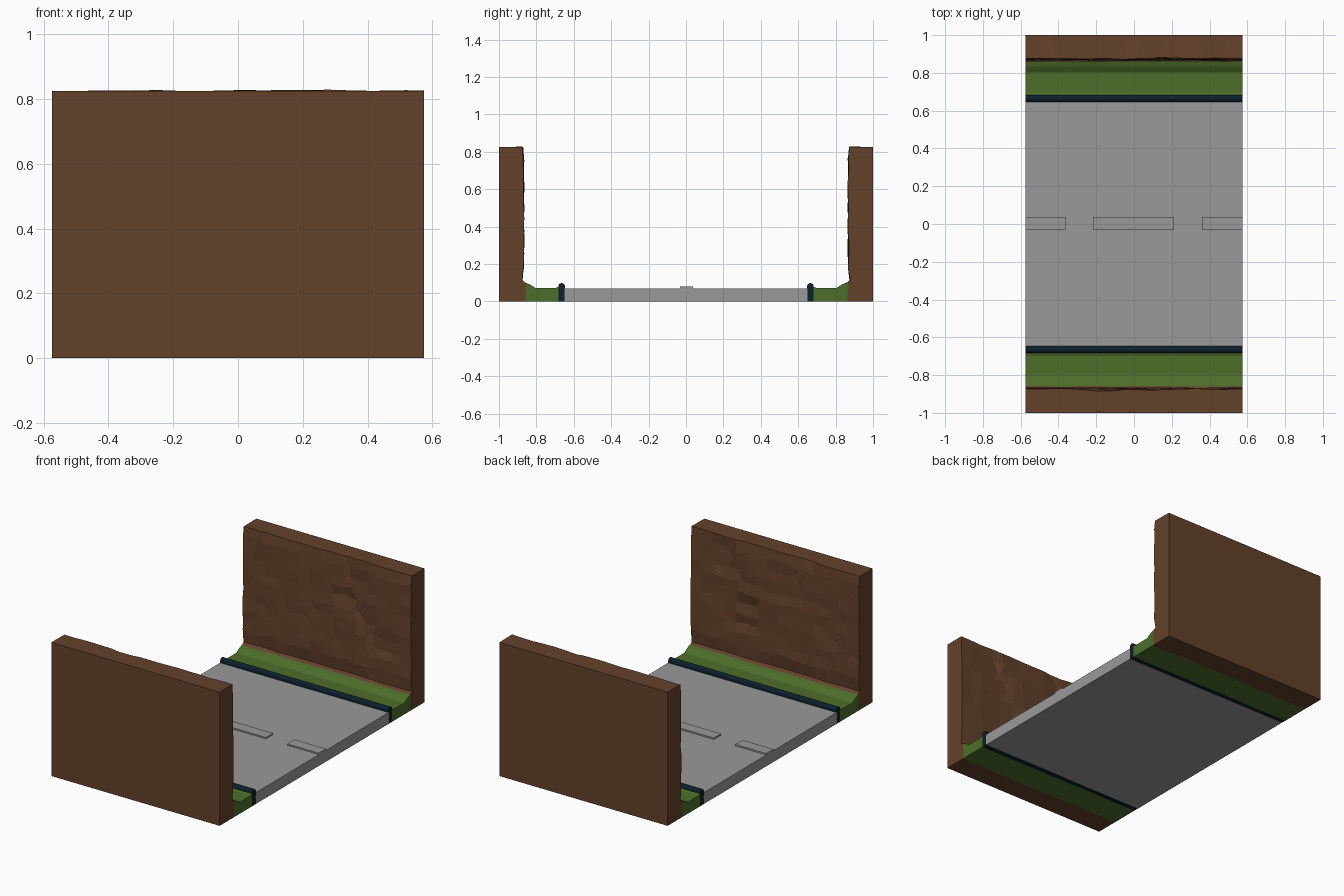
import bpy, bmesh, math, random

if "Cube" in bpy.data.objects:
    bpy.data.objects.remove(bpy.data.objects["Cube"])

HALF = 0.575  # half length along x


def material(name, rgb):
    m = bpy.data.materials.new(name)
    m.diffuse_color = (*rgb, 1)
    m.use_nodes = True
    m.node_tree.nodes["Principled BSDF"].inputs["Base Color"].default_value = m.diffuse_color
    return m


ROCK = material("brown rock", (0.127, 0.053, 0.024))
GRASS = material("green grass", (0.074, 0.153, 0.023))
ROAD = material("grey road", (0.32, 0.32, 0.32))
KERB = material("dark navy kerb", (0.004, 0.014, 0.024))


def loft(name, sections, mat):
    """Join closed cross-sections in order and cap both ends."""
    bm = bmesh.new()
    rings = [[bm.verts.new(p) for p in s] for s in sections]
    for a, b in zip(rings, rings[1:]):
        for i in range(len(a)):
            j = (i + 1) % len(a)
            bm.faces.new((a[i], a[j], b[j], b[i]))
    bm.faces.new(rings[0])
    bm.faces.new(rings[-1])
    bmesh.ops.recalc_face_normals(bm, faces=bm.faces)
    me = bpy.data.meshes.new(name)
    bm.to_mesh(me)
    bm.free()
    me.materials.append(mat)
    ob = bpy.data.objects.new(name, me)
    bpy.context.collection.objects.link(ob)
    return ob


def box(name, x0, x1, y0, y1, z0, z1, mat):
    return loft(name, [[(x, y0, z0), (x, y1, z0), (x, y1, z1), (x, y0, z1)]
                       for x in (x0, x1)], mat)


def crack_x(path, z):
    """Position of a crack at height z, stepping between path points."""
    for (za, xa), (zb, xb) in zip(path, path[1:]):
        if za >= z >= zb:
            return xa + (xb - xa) * (za - z) / (za - zb)
    return None


def rock_wall(name, side, seed, cracks):
    rng = random.Random(seed)
    cols, rows = 15, 10
    sections = []
    for c in range(cols + 1):
        x0 = -HALF + 2 * HALF * c / cols
        inner = 0 < c < cols
        sec = [(x0, side * 0.857, 0), (x0, side * 0.858, 0.098),
               (x0, side * (0.877 + rng.uniform(-.004, .004)), 0.112)]
        for r in range(rows + 1):
            z = 0.19 + (0.826 - 0.19) * r / rows
            x = x0 + (rng.uniform(-.022, .022) if inner else 0)
            z += rng.uniform(-.014, .014) if r < rows else rng.uniform(-.002, .003)
            y = 0.868 + rng.uniform(-.004, .005) + (0.006 if r == rows else 0)
            # ledges: rock sinks sharply on one side of each crack
            for path in cracks:
                cx = crack_x(path, z)
                if cx is not None and 0 < x - cx < 0.2:
                    d = x - cx
                    y += 0.016 * (1 - d / 0.2)
                    if d < 0.075 and inner:
                        x -= d * 0.75
            sec.append((x, side * y, z))
        sec += [(x0, side, 0.825), (x0, side, 0)]
        sections.append(sec)
    loft(name, sections, ROCK)


# Road slab and raised lane dashes
box("road", -HALF, HALF, -0.65, 0.65, 0, 0.07, ROAD)
for i, (a, b) in enumerate([(-HALF, -0.363), (-0.217, 0.213), (0.36, HALF)]):
    box(f"lane_dash_{i}", a, b, -0.032, 0.038, 0.0695, 0.079, ROAD)

for side, tag in ((-1, "front"), (1, "back")):
    # Kerb with rounded top
    prof = [(0.647, 0)] + [(0.665 - 0.018 * math.cos(math.pi * k / 8),
                            0.08 + 0.018 * math.sin(math.pi * k / 8))
                           for k in range(9)] + [(0.683, 0)]
    loft(f"kerb_{tag}", [[(x, side * y, z) for y, z in prof] for x in (-HALF, HALF)], KERB)

    # Grass verge rising to the wall with a slightly uneven edge
    rng = random.Random(5 + side)
    secs = []
    for c in range(13):
        x = -HALF + 2 * HALF * c / 12
        w = rng.uniform(-.004, .004)
        prof = [(0.68, 0), (0.68, 0.078), (0.70, 0.071), (0.803, 0.071),
                (0.835, 0.091), (0.861 + w, 0.1), (0.861 + w, 0)]
        secs.append([(x, side * y, z) for y, z in prof])
    loft(f"grass_verge_{tag}", secs, GRASS)

# Rough rock walls
rock_wall("rock_wall_back", 1, 3,
          [[(0.84, 0.10), (0.66, 0.16), (0.6, 0.09), (0.5, 0.2), (0.42, 0.27), (0.28, 0.33)]])
rock_wall("rock_wall_front", -1, 8,
          [[(0.84, -0.2), (0.7, -0.15), (0.55, -0.2)],
           [(0.78, 0.33), (0.66, 0.26), (0.55, 0.2), (0.4, 0.17), (0.3, 0.2)]])
